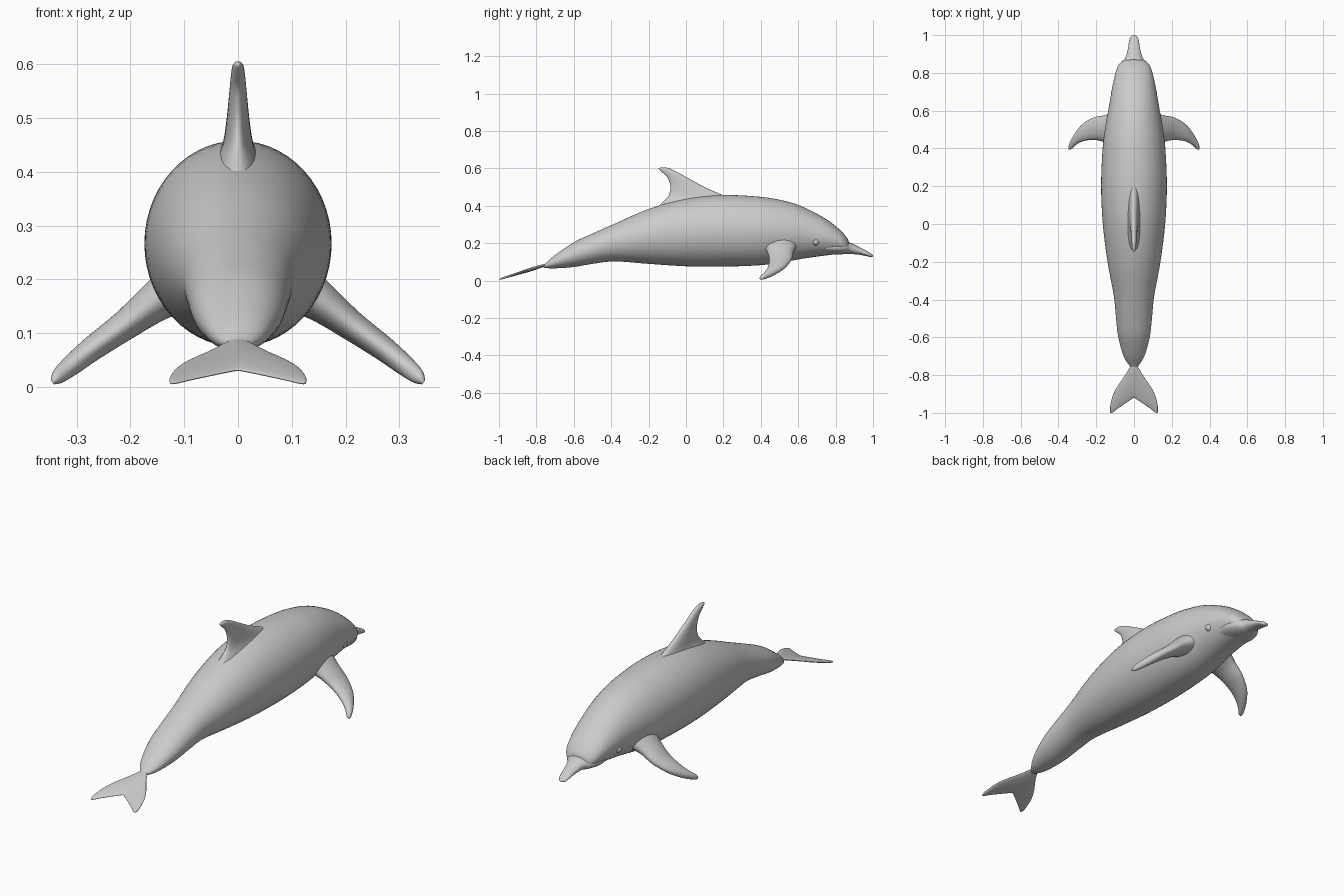
import bpy, bmesh, math
from mathutils import Vector

if "Cube" in bpy.data.objects:
    bpy.data.objects.remove(bpy.data.objects["Cube"])


def spline(rows, steps):
    """Catmull-Rom interpolation through rows of numbers."""
    out = []
    for i in range(len(rows) - 1):
        a, b = rows[max(i - 1, 0)], rows[i]
        c, d = rows[i + 1], rows[min(i + 2, len(rows) - 1)]
        for s in range(steps):
            t = s / steps
            out.append([0.5 * (2 * q + (r - p) * t + (2 * p - 5 * q + 4 * r - w) * t * t
                               + (3 * q - p - 3 * r + w) * t ** 3)
                        for p, q, r, w in zip(a, b, c, d)])
    return out + [list(rows[-1])]


def loft(name, rows, section, sides=40, steps=5):
    """Skin elliptical rings; section(row) gives centre and two half-axes."""
    bm = bmesh.new()
    rings = []
    for row in spline(rows, steps):
        c, u, v = (Vector(p) for p in section(row))
        rings.append([bm.verts.new(c + u * math.cos(k * math.tau / sides)
                                   + v * math.sin(k * math.tau / sides))
                      for k in range(sides)])
    for a, b in zip(rings, rings[1:]):
        for k in range(sides):
            n = (k + 1) % sides
            bm.faces.new((a[k], a[n], b[n], b[k]))
    bm.faces.new(rings[0])
    bm.faces.new(rings[-1])
    bmesh.ops.recalc_face_normals(bm, faces=bm.faces)
    mesh = bpy.data.meshes.new(name)
    bm.to_mesh(mesh)
    bm.free()
    for p in mesh.polygons:
        p.use_smooth = True
    ob = bpy.data.objects.new(name, mesh)
    bpy.context.collection.objects.link(ob)
    return ob


def mirror(ob):
    ob.modifiers.new("mirror", 'MIRROR').use_axis[0] = True


def trunk(r):  # y, top z, bottom z, half width
    y, top, bot, w = r
    return (0, y, (top + bot) / 2), (w, 0, 0), (0, 0, (top - bot) / 2)


# Body from tail stock to melon
loft("body", [
    (-.765, .086, .074, .012), (-.75, .094, .068, .024), (-.70, .137, .066, .055),
    (-.60, .205, .073, .083), (-.50, .252, .09, .095), (-.38, .305, .103, .107),
    (-.20, .383, .09, .14), (0, .44, .077, .165), (.20, .458, .075, .174),
    (.40, .448, .083, .166), (.52, .428, .099, .151), (.62, .397, .117, .133),
    (.74, .335, .134, .112), (.82, .275, .143, .092), (.85, .243, .147, .075),
    (.866, .220, .155, .052), (.871, .20, .17, .02)], trunk, 56)

# Beak emerging from below the melon
loft("beak", [
    (.72, .214, .145, .085), (.80, .214, .140, .089), (.85, .211, .142, .072),
    (.88, .203, .143, .046), (.93, .178, .138, .032), (.97, .157, .130, .026),
    (.99, .145, .125, .018), (1.0, .136, .129, .006)], trunk)


# Dorsal fin, swept back
def dorsal(r):  # z, leading y, trailing y, half thickness
    z, a, b, t = r
    return (0, (a + b) / 2, z), (t, 0, 0), (0, (a - b) / 2, 0)


loft("dorsal_fin", [
    (.38, .27, -.17, .06), (.42, .245, -.125, .042), (.455, .20, -.093, .028),
    (.50, .10, -.083, .021), (.55, .008, -.098, .016), (.58, -.045, -.128, .013),
    (.598, -.083, -.146, .010), (.605, -.105, -.135, .004)], dorsal)


# Curved flippers
def paddle(r):  # x, z, leading y, trailing y, half thickness
    x, z, a, b, t = r
    return (x, (a + b) / 2, z), (0, (a - b) / 2, 0), (t * .59, 0, t * .81)


mirror(loft("flipper", [
    (.09, .195, .60, .41, .055), (.15, .16, .577, .432, .038),
    (.21, .115, .565, .445, .028), (.27, .072, .53, .438, .023),
    (.31, .040, .48, .418, .019), (.334, .020, .437, .396, .014),
    (.345, .009, .41, .394, .005)], paddle))


# Tail flukes with centre notch
def fluke(r):  # x, leading y, trailing y, half thickness
    x, a, b, t = r
    y = (a + b) / 2
    h = (a - b) / 2
    return (x, y, .007 + .31 * (y + 1)), (0, h, .31 * h), (0, 0, t)


half = [(.02, -.755, -.932, .009), (.05, -.805, -.952, .008), (.09, -.863, -.98, .007),
        (.113, -.91, -.998, .006), (.124, -.955, -1.0, .005), (.127, -.975, -.99, .002)]
loft("tail_flukes", [(-x, a, b, t) for x, a, b, t in reversed(half)]
     + [(0, -.735, -.921, .010)] + half, fluke)

# Eyes
bpy.ops.mesh.primitive_uv_sphere_add(segments=24, ring_count=16, radius=.019,
                                     location=(.103, .693, .207))
eye = bpy.context.object
eye.name = "eye"
bpy.ops.object.transform_apply(location=True, rotation=True, scale=True)
bpy.ops.object.shade_smooth()
mirror(eye)
